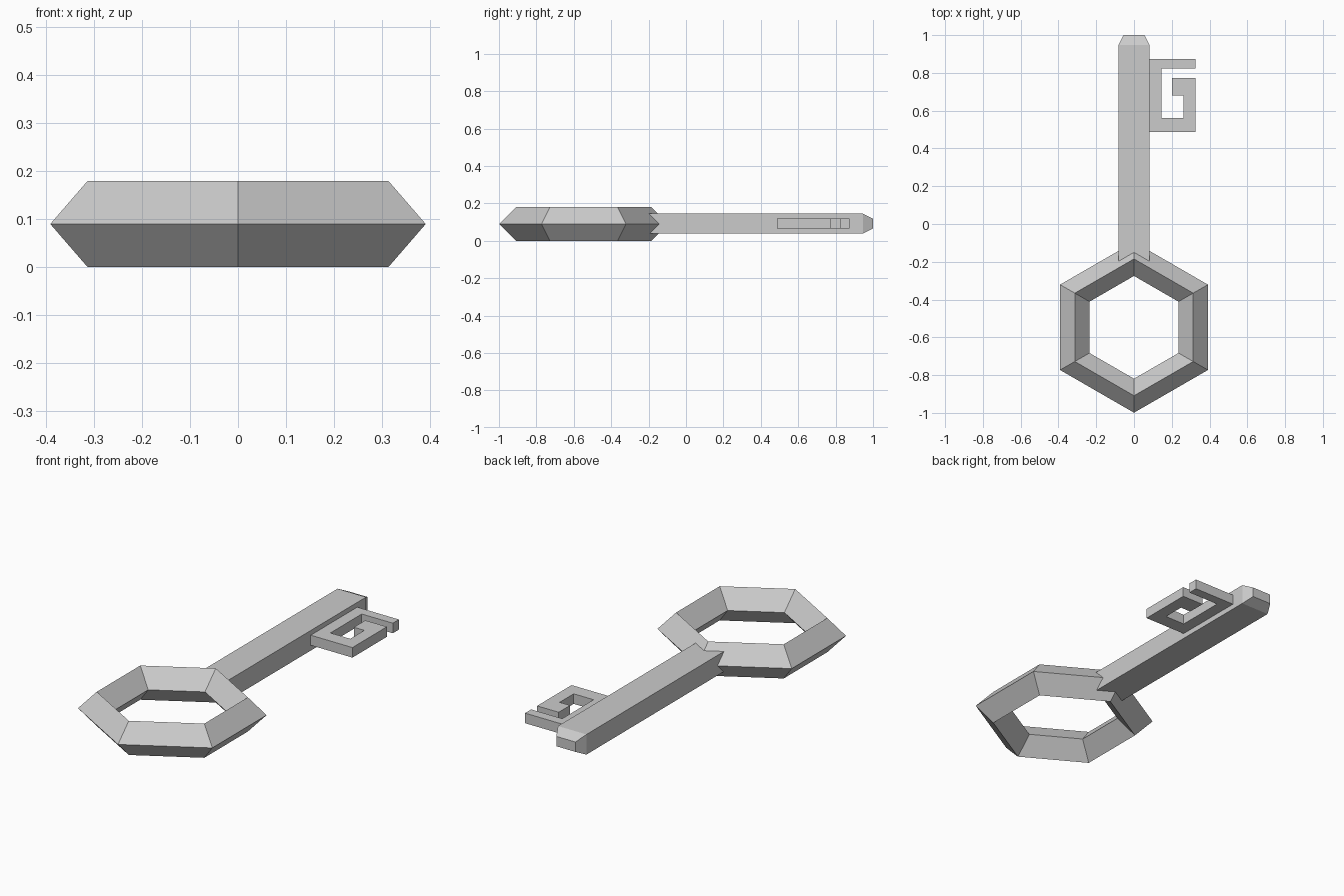
import bpy
import bmesh
from math import cos, sin, pi
from mathutils import Vector

cube = bpy.data.objects.get("Cube")
if cube:
    bpy.data.objects.remove(cube, do_unlink=True)

# Single flat colour
grey = bpy.data.materials.new("light grey")
grey.use_nodes = True
colour = (0.6, 0.6, 0.6, 1)
grey.diffuse_color = colour
grey.node_tree.nodes["Principled BSDF"].inputs["Base Color"].default_value = colour

MID_Z = 0.09


def add_object(name, bm):
    bmesh.ops.recalc_face_normals(bm, faces=bm.faces)
    mesh = bpy.data.meshes.new(name)
    bm.to_mesh(mesh)
    bm.free()
    mesh.materials.append(grey)
    obj = bpy.data.objects.new(name, mesh)
    bpy.context.collection.objects.link(obj)
    return obj


def loft(bm, loops, closed=False):
    """Skin neighbouring vertex loops with quads, capping open ends."""
    count = len(loops[0])
    pairs = list(zip(loops, loops[1:]))
    if closed:
        pairs.append((loops[-1], loops[0]))
    else:
        bm.faces.new(loops[0])
        bm.faces.new(loops[-1])
    for a, b in pairs:
        for i in range(count):
            j = (i + 1) % count
            bm.faces.new((a[i], a[j], b[j], b[i]))


# Hexagonal bow with a diamond cross-section
bm = bmesh.new()
centre_y, major, minor = -0.547, 0.362, 0.09
loops = []
for i in range(6):
    angle = pi / 2 + i * pi / 3
    loop = []
    for k in range(4):
        r = major + minor * cos(k * pi / 2)
        z = MID_Z + minor * sin(k * pi / 2)
        loop.append(bm.verts.new((r * cos(angle), centre_y + r * sin(angle), z)))
    loops.append(loop)
loft(bm, loops, closed=True)
add_object("bow", bm)

# Square shaft with a tapered tip: (y, half width, half height)
bm = bmesh.new()
loops = []
for y, w, h in ((-0.22, 0.083, 0.053), (0.947, 0.083, 0.053), (1.0, 0.056, 0.026)):
    loops.append([bm.verts.new((sx * w, y, MID_Z + 0.002 + sz * h))
                  for sx, sz in ((-1, -1), (1, -1), (1, 1), (-1, 1))])
loft(bm, loops)
add_object("shaft", bm)

# Spiral bit, an extruded outline
outline = [(0.07, 0.487), (0.326, 0.487), (0.326, 0.774), (0.2, 0.774),
           (0.2, 0.679), (0.261, 0.679), (0.261, 0.562), (0.145, 0.562),
           (0.145, 0.823), (0.326, 0.823), (0.326, 0.874), (0.07, 0.874)]
bm = bmesh.new()
base = bm.faces.new([bm.verts.new((x, y, 0.067)) for x, y in outline])
top = bmesh.ops.extrude_face_region(bm, geom=[base], use_keep_orig=True)
bmesh.ops.translate(bm, vec=Vector((0, 0, 0.053)),
                    verts=[v for v in top["geom"] if isinstance(v, bmesh.types.BMVert)])
add_object("bit", bm)
